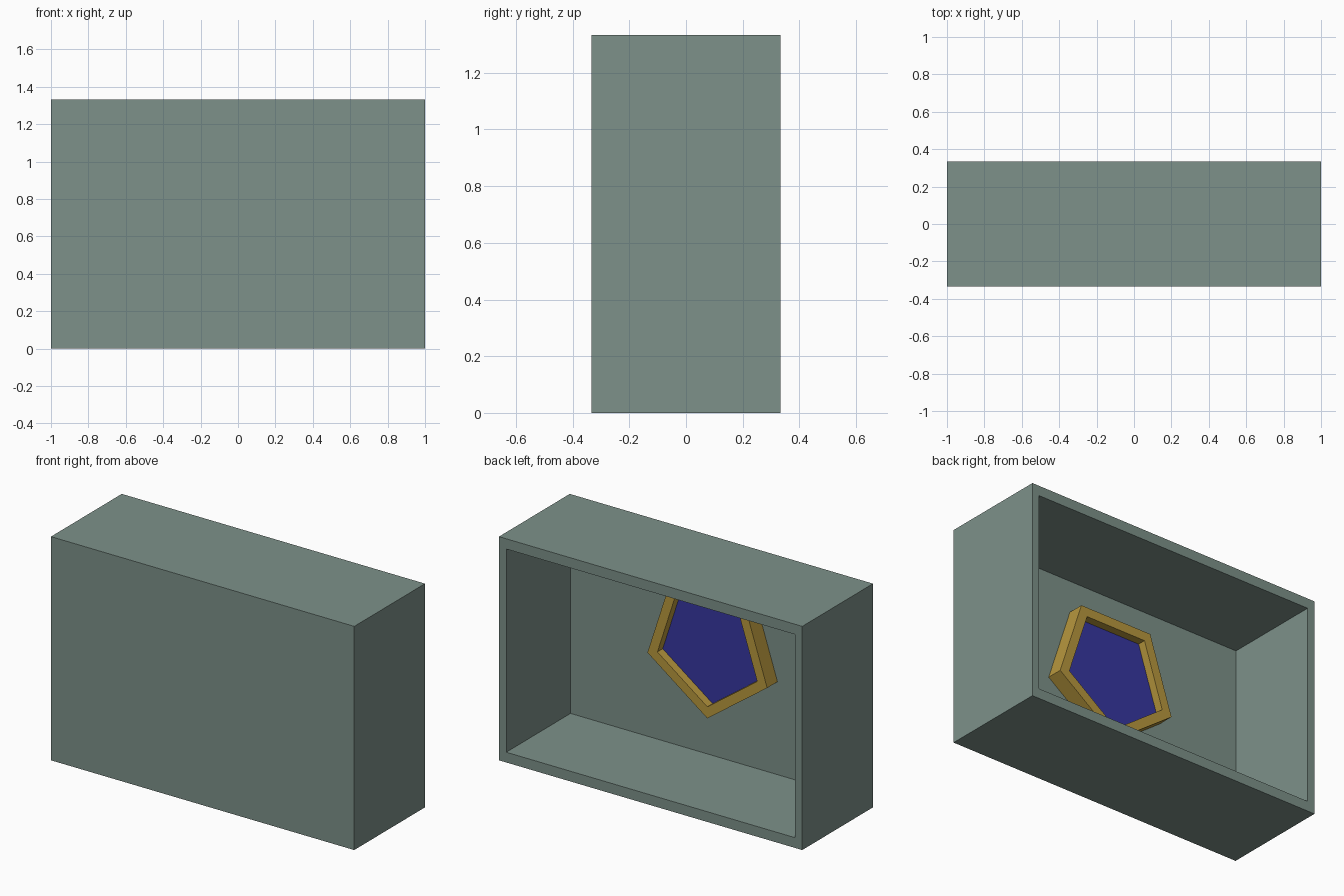
import bpy, bmesh, math

if "Cube" in bpy.data.objects:
    bpy.data.objects.remove(bpy.data.objects["Cube"])

def mat(name, c):
    m = bpy.data.materials.new(name)
    m.diffuse_color = (*c, 1)
    m.use_nodes = True
    m.node_tree.nodes["Principled BSDF"].inputs["Base Color"].default_value = m.diffuse_color
    return m

grey = mat("grey green", (0.205, 0.283, 0.251))
gold = mat("ochre", (0.479, 0.314, 0.048))
blue = mat("deep blue", (0.037, 0.037, 0.352))

def tube(name, outer, inner, y0, y1, y_in, m):
    """Prism along y from outline 'outer'; its +y side is recessed to y_in
    inside outline 'inner' (y_in = y0 makes a through hole)."""
    bm = bmesh.new()
    ring = lambda pts, y: [bm.verts.new((x, y, z)) for x, z in pts]
    ob, of, nf, nb = ring(outer, y0), ring(outer, y1), ring(inner, y1), ring(inner, y_in)
    n = len(outer)
    loops = [(ob, of), (of, nf), (nf, nb)]
    if y_in == y0:
        loops.append((nb, ob))
    else:
        bm.faces.new(ob)
        bm.faces.new(nb)
    for a, b in loops:
        for i in range(n):
            j = (i + 1) % n
            bm.faces.new((a[i], a[j], b[j], b[i]))
    bmesh.ops.recalc_face_normals(bm, faces=bm.faces[:])
    me = bpy.data.meshes.new(name)
    bm.to_mesh(me)
    bm.free()
    me.materials.append(m)
    o = bpy.data.objects.new(name, me)
    bpy.context.collection.objects.link(o)
    return o

def rect(hx, z0, z1):
    return [(-hx, z0), (hx, z0), (hx, z1), (-hx, z1)]

def pentagon(r, cx=-0.018, cz=0.743):
    return [(cx + r * math.sin(math.tau * i / 5), cz - r * math.cos(math.tau * i / 5))
            for i in range(5)]

# Open-backed case
T, H, D = 0.061, 4 / 3, 1 / 3
tube("case", rect(1, 0, H), rect(0.952, T, H - T), -D, D, -D + T, grey)

# Pentagonal frame on the inner wall
WALL = -D + T
tube("pentagon_frame", pentagon(0.415), pentagon(0.346), WALL, -0.175, WALL, gold)

# Blue panel set inside the frame
bm = bmesh.new()
f = bm.faces.new([bm.verts.new((x, WALL, z)) for x, z in pentagon(0.346)])
ext = bmesh.ops.extrude_face_region(bm, geom=[f], use_keep_orig=True)
for v in ext["geom"]:
    if isinstance(v, bmesh.types.BMVert):
        v.co.y = -0.225
bmesh.ops.recalc_face_normals(bm, faces=bm.faces[:])
me = bpy.data.meshes.new("blue_panel")
bm.to_mesh(me)
bm.free()
me.materials.append(blue)
bpy.context.collection.objects.link(bpy.data.objects.new("blue_panel", me))
